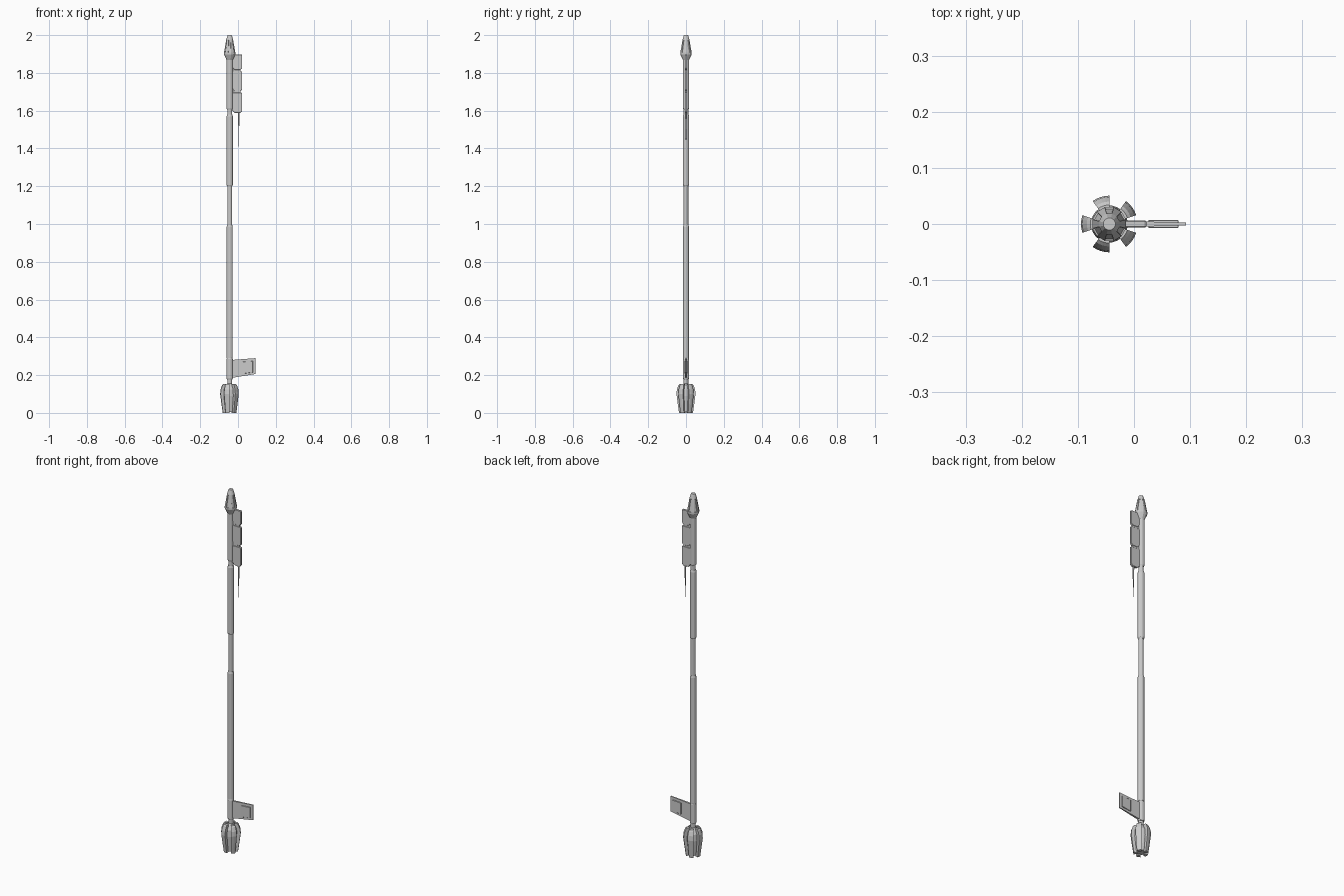
import bpy, bmesh, math
from mathutils import Vector

if "Cube" in bpy.data.objects:
    bpy.data.objects.remove(bpy.data.objects["Cube"])

CX = -0.044  # shaft axis


def finish(name, bm, smooth=False, bevel=0):
    bmesh.ops.recalc_face_normals(bm, faces=bm.faces)
    me = bpy.data.meshes.new(name)
    bm.to_mesh(me)
    bm.free()
    ob = bpy.data.objects.new(name, me)
    bpy.context.collection.objects.link(ob)
    if bevel:
        m = ob.modifiers.new("bevel", 'BEVEL')
        m.width, m.segments, m.limit_method = bevel, 1, 'ANGLE'
    if smooth:
        bpy.context.view_layer.objects.active = ob
        ob.select_set(True)
        bpy.ops.object.shade_smooth_by_angle(angle=math.radians(20))
        ob.select_set(False)
    return ob


def lathe(name, profile, sides=12, slots=None):
    """Closed turned part from (radius, z) pairs; slots = profile band to recess."""
    bm = bmesh.new()
    rings = []
    for r, z in profile:
        rings.append([bm.verts.new((CX + r * math.cos(2 * math.pi * (i + .5) / sides),
                                    r * math.sin(2 * math.pi * (i + .5) / sides), z))
                      for i in range(sides)])
    recess = []
    for k in range(len(rings) - 1):
        for i in range(sides):
            j = (i + 1) % sides
            f = bm.faces.new((rings[k][i], rings[k][j], rings[k + 1][j], rings[k + 1][i]))
            if k == slots and i % 2 == 0:
                recess.append(f)
    bm.faces.new(rings[0])
    bm.faces.new(rings[-1])
    bmesh.ops.recalc_face_normals(bm, faces=bm.faces)
    if recess:
        bmesh.ops.inset_individual(bm, faces=recess, thickness=0.002, depth=-0.003)
    return finish(name, bm)


def plate(name, pts, thick, bevel=0, tip=None):
    """Flat part from an xz outline; tip scales the thickness of the far-x points."""
    bm = bmesh.new()
    xmax = max(p[0] for p in pts)
    sides = []
    for s in (-1, 1):
        sides.append([bm.verts.new((x, s * thick * (tip if tip and x > xmax - .005 else 1), z))
                      for x, z in pts])
    n = len(pts)
    for s in sides:
        bm.faces.new(s)
    for i in range(n):
        j = (i + 1) % n
        bm.faces.new((sides[0][i], sides[0][j], sides[1][j], sides[1][i]))
    return finish(name, bm, bevel=bevel)


def fin(name, angle, half, profile):
    """Curved wedge with (inner radius, outer radius, z) sections."""
    bm = bmesh.new()
    steps = 4
    rings = []
    for ri, ro, z in profile:
        a = [angle - half + 2 * half * i / steps for i in range(steps + 1)]
        loop = [(ro, t) for t in a] + [(ri, t) for t in reversed(a)]
        rings.append([bm.verts.new((CX + r * math.cos(t), r * math.sin(t), z)) for r, t in loop])
    n = len(rings[0])
    for lo, hi in zip(rings, rings[1:]):
        for i in range(n):
            j = (i + 1) % n
            bm.faces.new((lo[i], lo[j], hi[j], hi[i]))
    bm.faces.new(rings[0])
    bm.faces.new(rings[-1])
    return finish(name, bm)


# stepped shaft with narrow necks
lathe("inner_rod", [(.013, .10), (.013, 1.90)])
lathe("lower_collar", [(.015, .178), (.017, .182), (.017, .285), (.015, .29)])
lathe("lower_grip", [(.0165, .29), (.0165, .985), (.014, .995)])
lathe("upper_grip", [(.014, 1.20), (.017, 1.207), (.017, 1.57), (.014, 1.58)])
lathe("blade_collar", [(.014, 1.605), (.017, 1.612), (.017, 1.88)])

# faceted head with recessed slots and a small cap
lathe("head", [(.017, 1.868), (.031, 1.898), (.031, 1.908), (.019, 1.975), (.013, 1.995),
               (.011, 2.0)], 12, slots=2)

# pommel core and five curved fins around it
lathe("pommel_core", [(.024, .006), (.033, .09), (.031, .125), (.018, .148), (.013, .155)], 20)
for i in range(5):
    fin("pommel_fin_%d" % (i + 1), math.pi + i * math.tau / 5, math.radians(18),
        [(.018, .037, 0), (.02, .044, .05), (.02, .0505, .10), (.02, .048, .125),
         (.02, .040, .147), (.018, .034, .153)])

# notched upper blade: a spine with three overlapping plates
plate("blade_spine", [(-.035, 1.60), (.013, 1.60), (.013, 1.89), (-.035, 1.89)], .0045)
for i, (z0, z1) in enumerate([(1.588, 1.695), (1.703, 1.808), (1.816, 1.897)]):
    plate("blade_plate_%d" % (i + 1),
          [(-.03, z0 + .014), (-.018, z0), (.014, z0), (.022, z0 + .01),
           (.022, z1 - .002), (.018, z1), (-.03, z1)], .006, .0015)

# thin spike hanging below the blade
bm = bmesh.new()
bmesh.ops.create_cone(bm, cap_ends=True, segments=6, radius1=.0004, radius2=.005, depth=.19)
bmesh.ops.translate(bm, verts=bm.verts, vec=Vector((.004, 0, 1.505)))
finish("blade_spike", bm)

# lower flag with a raised panel on both faces
plate("lower_flag", [(-.035, .185), (.093, .206), (.093, .29), (-.035, .28)], .006, tip=.4)
plate("lower_flag_panel", [(.026, .207), (.079, .215), (.079, .274), (.026, .271)], .0075, .001)
